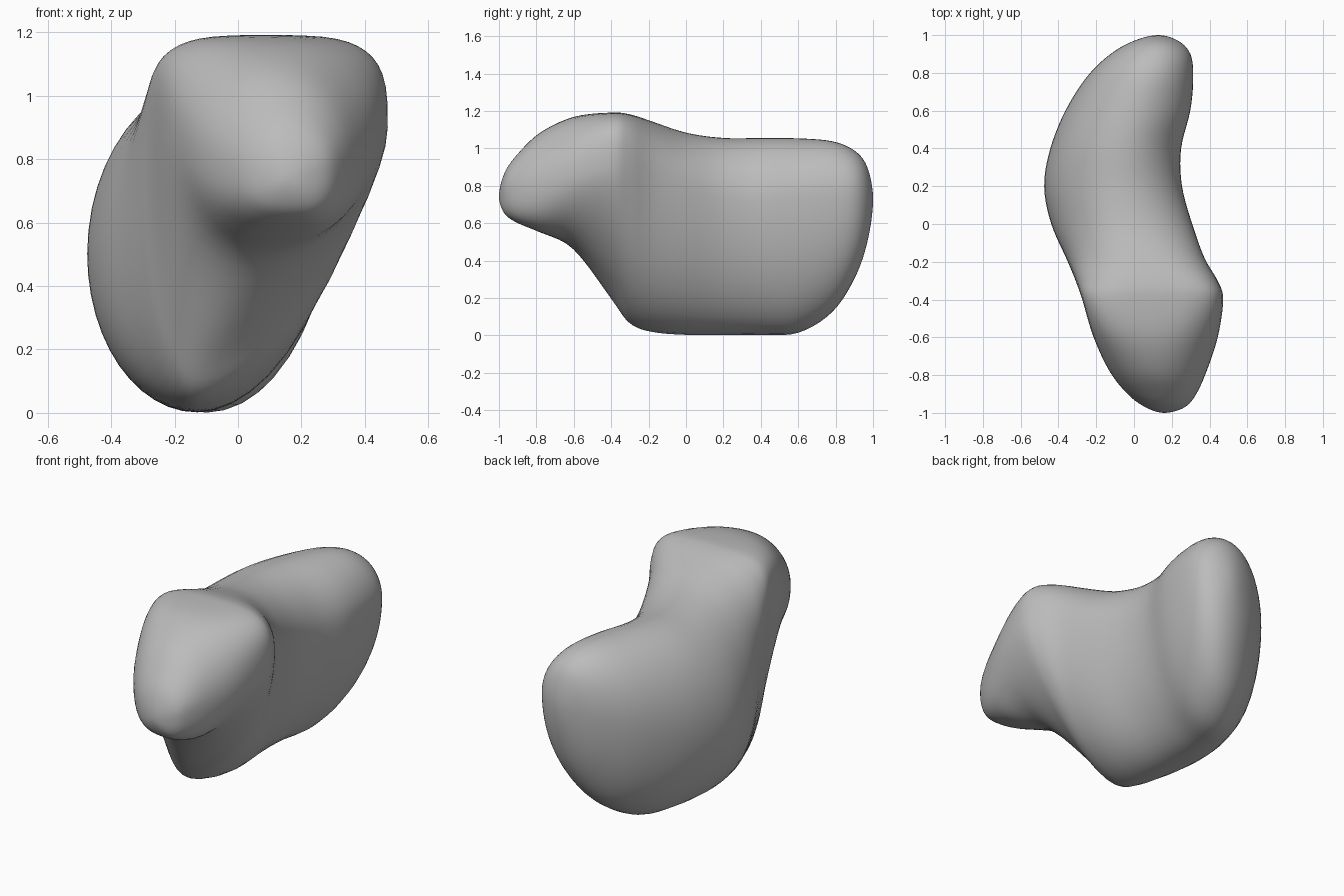
import bpy
import bmesh
from math import sin, cos, pi, exp

cube = bpy.data.objects.get("Cube")
if cube:
    bpy.data.objects.remove(cube, do_unlink=True)

# One soft grey clay colour
clay = bpy.data.materials.new("grey_clay")
clay.use_nodes = True
colour = (0.5, 0.5, 0.5, 1.0)
clay.diffuse_color = colour
clay.node_tree.nodes["Principled BSDF"].inputs["Base Color"].default_value = colour

# Cross-section stations from nose to rump:
# y, left x z, right x z, top x z, bottom x z
STATIONS = [
    (-1, .16, .74, .16, .74, .16, .74, .16, .74),
    (-.97, .06, .75, .27, .77, .16, .87, .18, .65),
    (-.9, -.035, .79, .33, .79, .15, .97, .18, .6),
    (-.78, -.13, .84, .385, .81, .12, 1.085, .14, .55),
    (-.6, -.215, .91, .445, .85, .1, 1.17, .03, .46),
    (-.4, -.275, .94, .475, .89, .09, 1.192, -.09, .19),
    (-.3, -.31, .81, .445, .9, .07, 1.183, -.12, .06),
    (-.18, -.36, .66, .375, .87, .03, 1.145, -.13, .015),
    (0, -.44, .54, .31, .8, -.03, 1.085, -.13, 0),
    (.2, -.478, .5, .255, .74, -.06, 1.057, -.13, 0),
    (.4, -.445, .52, .25, .72, -.05, 1.057, -.12, 0),
    (.6, -.365, .56, .3, .75, .01, 1.055, -.07, .01),
    (.78, -.25, .62, .315, .76, .07, 1.04, 0, .12),
    (.9, -.125, .68, .3, .76, .1, .99, .07, .3),
    (.97, .0, .72, .235, .74, .12, .9, .11, .5),
    (1, .13, .73, .13, .73, .13, .73, .13, .73),
]
STEPS, SIDES = 5, 48


def mirrored(tip, neighbour):
    """Station beyond a tip, so the end closes as a round dome."""
    row = [2 * a - b for a, b in zip(tip, neighbour)]
    row[0] = neighbour[0]
    return row


def blend(a, b, c, d, t):
    """Smooth curve from b to c."""
    return [0.5 * (2 * q + (r - p) * t + (2 * p - 5 * q + 4 * r - s) * t**2
                   + (3 * q - p - 3 * r + s) * t**3)
            for p, q, r, s in zip(a, b, c, d)]


def near(y, centre, width=0.2):
    """Weight that fades away from a place along the body."""
    return exp(-((y - centre) / width) ** 2)


def roundness(y, right, upper):
    """Below 1 is squarer (crown, snout); above 1 is flatter (neck)."""
    if upper:
        return 1 - 0.45 * near(y, -0.37 if right else -0.44, 0.24)
    snout = 1 - 0.25 * near(y, -0.9)
    return snout + (0.35 if right else -0.14) * near(y, -0.42)


def section(row):
    """Closed outline of four quarter curves."""
    y, xl, zl, xr, zr, xt, zt, xb, zb = row
    points = []
    for k in range(SIDES):
        angle = 2 * pi * k / SIDES
        c, s = cos(angle), sin(angle)
        right, upper = c >= 0, s >= 0
        xm, zm = (xt if upper else xb), (zr if right else zl)
        xe, ze = (xr if right else xl), (zt if upper else zb)
        p = roundness(y, right, upper)
        points.append((xm + (xe - xm) * abs(c) ** p, y,
                       zm + (ze - zm) * abs(s) ** p))
    return points


# Loft the body through the stations
rows = ([mirrored(STATIONS[0], STATIONS[1])] + STATIONS
        + [mirrored(STATIONS[-1], STATIONS[-2])])
bm = bmesh.new()
rings = []
for i in range(1, len(rows) - 2):
    for j in range(STEPS):
        if i == 1 and j == 0:
            continue
        row = blend(*rows[i - 1:i + 3], j / STEPS)
        rings.append([bm.verts.new(p) for p in section(row)])
for a, b in zip(rings, rings[1:]):
    for k in range(SIDES):
        n = (k + 1) % SIDES
        bm.faces.new((a[k], a[n], b[n], b[k]))

# Close the nose and the rump
for ring, tip in ((rings[0], STATIONS[0]), (rings[-1], STATIONS[-1])):
    point = bm.verts.new((tip[1], tip[0], tip[2]))
    for k in range(SIDES):
        bm.faces.new((ring[k], ring[(k + 1) % SIDES], point))

# Soften the loft
for _ in range(2):
    bmesh.ops.smooth_vert(bm, verts=bm.verts, factor=0.5,
                          use_axis_x=True, use_axis_y=False, use_axis_z=True)
bmesh.ops.recalc_face_normals(bm, faces=bm.faces)
mesh = bpy.data.meshes.new("curved_body")
bm.to_mesh(mesh)
bm.free()
mesh.materials.append(clay)
body = bpy.data.objects.new("curved_body", mesh)
bpy.context.collection.objects.link(body)
mesh.shade_smooth()
